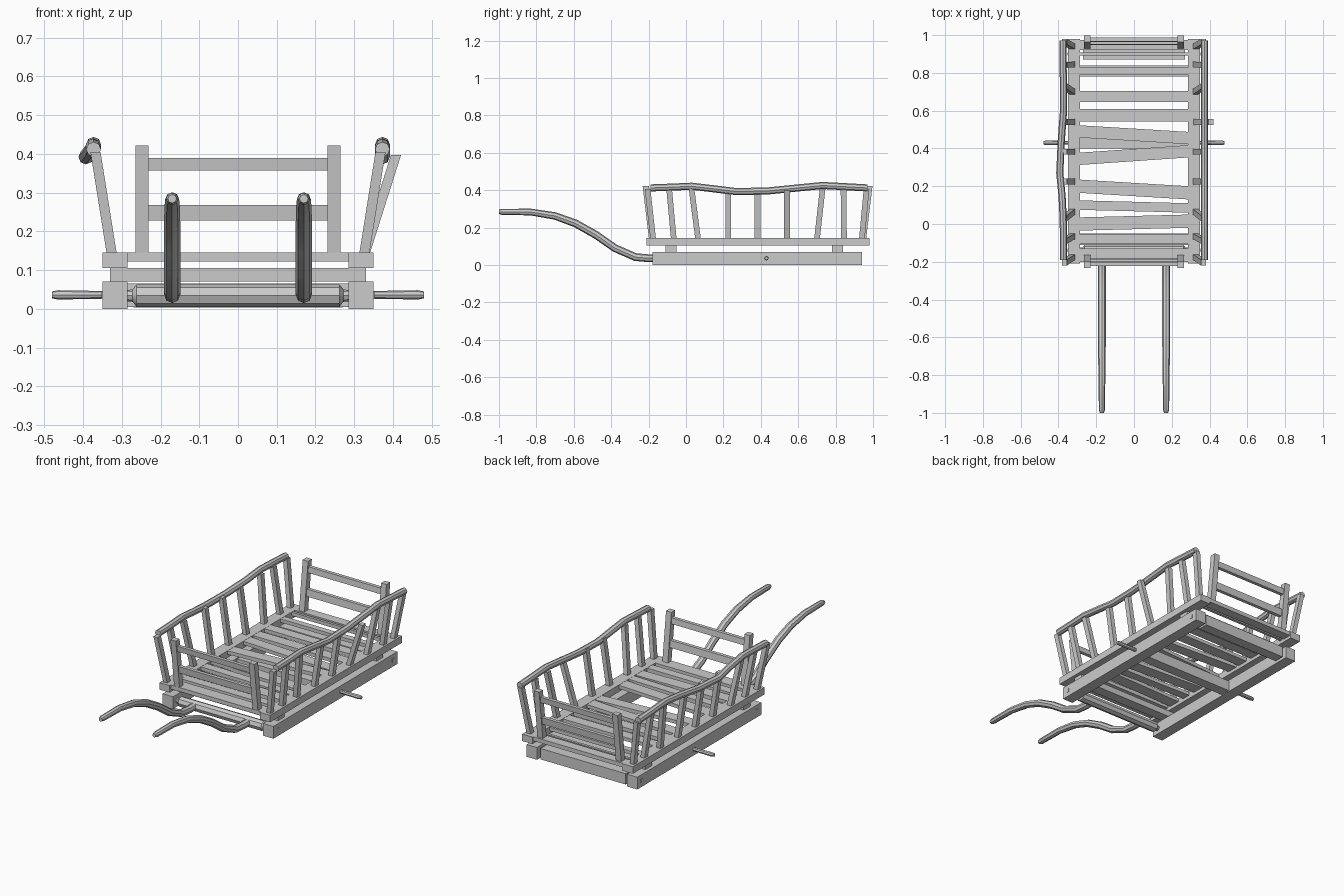
import bpy
import bmesh
from mathutils import Vector, Matrix

old = bpy.data.objects.get("Cube")
if old:
    bpy.data.objects.remove(old, do_unlink=True)

SIDES = (("left", 1), ("right", -1))


def mesh_object(name, bm):
    bmesh.ops.recalc_face_normals(bm, faces=bm.faces)
    mesh = bpy.data.meshes.new(name)
    bm.to_mesh(mesh)
    bm.free()
    obj = bpy.data.objects.new(name, mesh)
    bpy.context.collection.objects.link(obj)
    return obj


def box(name, x, y, z):
    """Box spanning three (low, high) ranges."""
    bm = bmesh.new()
    bmesh.ops.create_cube(bm, size=1)
    for v in bm.verts:
        v.co = Vector([(r[0] + r[1]) / 2 + c * (r[1] - r[0])
                       for c, r in zip(v.co, (x, y, z))])
    return mesh_object(name, bm)


def stake(name, base, top, wx, wy):
    """Leaning square stake with level ends."""
    bm = bmesh.new()
    bmesh.ops.create_cube(bm, size=1)
    for v in bm.verts:
        end = Vector(top if v.co.z > 0 else base)
        v.co = end + Vector((v.co.x * wx, v.co.y * wy, 0))
    return mesh_object(name, bm)


def pole(name, points, radii, resolution=2):
    """Round pole swept along a path, with a radius at each point."""
    curve = bpy.data.curves.new(name, "CURVE")
    curve.dimensions = "3D"
    curve.bevel_depth = 1
    curve.bevel_resolution = resolution
    curve.use_fill_caps = True
    spline = curve.splines.new("POLY")
    spline.points.add(len(points) - 1)
    for p, co, r in zip(spline.points, points, radii):
        p.co = (*co, 1)
        p.radius = r
    obj = bpy.data.objects.new(name, curve)
    bpy.context.collection.objects.link(obj)
    bpy.ops.object.select_all(action="DESELECT")
    obj.select_set(True)
    bpy.context.view_layer.objects.active = obj
    bpy.ops.object.convert(target="MESH")
    bpy.ops.object.shade_smooth_by_angle()
    return obj


# Long side beams, stacked in two layers, with tenon ends showing
for side, s in SIDES:
    x = sorted((s * 0.285, s * 0.35))
    box(f"lower_beam_{side}", x, (-0.18, 0.94), (0, 0.07))
    box(f"upper_beam_{side}", x, (-0.21, 0.98), (0.105, 0.145))
    for label, y in (("front", -0.14), ("back", 0.9)):
        box(f"tenon_{label}_{side}", sorted((s * 0.27, s * 0.352)),
            (y - 0.009, y + 0.009), (0.026, 0.046))

# Spacer beams between the layers
for label, y in (("front", -0.08), ("back", 0.81)):
    box(f"spacer_beam_{label}", (-0.33, 0.33), (y - 0.03, y + 0.03), (0.07, 0.105))

# Lower cross members and axle
box("back_cross_plank", (-0.27, 0.27), (0.87, 0.93), (0.003, 0.065))
box("axle_beam", (-0.285, 0.285), (0.4, 0.46), (0.005, 0.065))
pole("axle", [(x, 0.43, 0.036) for x in (-0.48, -0.465, -0.35, 0.35, 0.465, 0.48)],
     (0.009, 0.012, 0.01, 0.01, 0.012, 0.009))
pole("front_bar", [(x, -0.14, 0.034) for x in (-0.29, -0.272, -0.262, 0.262, 0.272, 0.29)],
     (0.014, 0.016, 0.029, 0.029, 0.016, 0.014))

# Deck end boards and uneven slats: left y, right y, width
box("deck_end_front", (-0.29, 0.29), (-0.2, -0.13), (0.122, 0.145))
box("deck_end_back", (-0.29, 0.29), (0.92, 0.975), (0.122, 0.145))
SLATS = ((0.9, 0.9, 0.015), (0.81, 0.81, 0.035), (0.675, 0.675, 0.06),
         (0.575, 0.575, 0.065), (0.49, 0.455, 0.065), (0.345, 0.385, 0.065),
         (0.2, 0.165, 0.07), (0.1, 0.085, 0.05), (0, 0.015, 0.07),
         (-0.08, -0.08, 0.05))
for i, (ya, yb, w) in enumerate(SLATS):
    bm = bmesh.new()
    bmesh.ops.create_cube(bm, size=1)
    for v in bm.verts:
        y = (ya if v.co.x < 0 else yb) + v.co.y * w
        v.co = Vector((v.co.x * 0.58, y, 0.134 + v.co.z * 0.02))
    mesh_object(f"deck_slat_{i + 1}", bm)

# Leaning end frames: two posts and two rails each
for label, base_y, top_y in (("front", -0.18, -0.215), ("back", 0.945, 0.98)):
    for side, s in SIDES:
        stake(f"{label}_post_{side}", (s * 0.248, base_y, 0.13),
              (s * 0.248, top_y, 0.422), 0.034, 0.034)
    for part, lo, hi in (("lower", 0.228, 0.268), ("upper", 0.357, 0.39)):
        y_lo, y_hi = [base_y + (top_y - base_y) * (z - 0.13) / 0.292 for z in (lo, hi)]
        bm = bmesh.new()
        bmesh.ops.create_cube(bm, size=1)
        for v in bm.verts:
            up = v.co.z > 0
            v.co = Vector((v.co.x * 0.47, (y_hi if up else y_lo) + v.co.y * 0.02,
                           hi if up else lo))
        mesh_object(f"{label}_{part}_rail", bm)

# Wavy top rails; the right one bows outward
RAIL = ((-0.19, 0.412, 0), (-0.08, 0.416, 0), (0.03, 0.421, 0.002),
        (0.15, 0.407, 0.008), (0.27, 0.392, 0.02), (0.44, 0.396, 0.012),
        (0.6, 0.412, 0), (0.73, 0.425, 0), (0.86, 0.418, 0.003), (0.97, 0.412, 0.003))
for side, s in SIDES:
    points = [(s * 0.373 - (bow if s < 0 else 0), y, z) for y, z, bow in RAIL]
    pole(f"top_rail_{side}", points, [0.019] * len(points))

# Side stakes: base y, top y; one on the left has sprung loose
STAKES = ((-0.175, -0.205), (-0.065, -0.09), (0.065, 0.03), (0.225, 0.225),
          (0.382, 0.382), (0.54, 0.54), (0.7, 0.73), (0.845, 0.842), (0.94, 0.965))
for side, s in SIDES:
    for i, (yb, yt) in enumerate(STAKES):
        loose = s > 0 and i == 5
        tx, tz = (0.408, 0.397) if loose else (0.368, 0.405)
        stake(f"side_stake_{side}_{i + 1}", (s * 0.325, yb, 0.135),
              (s * tx, yt, tz), 0.026, 0.03)

# Curved pulling handles
HANDLE = ((-0.14, 0.036), (-0.2, 0.036), (-0.27, 0.042), (-0.38, 0.09), (-0.48, 0.16),
          (-0.59, 0.222), (-0.7, 0.262), (-0.83, 0.283), (-0.985, 0.284), (-1, 0.284))
for side, s in SIDES:
    points = [(s * 0.17, y, z) for y, z in HANDLE]
    radii = [0.021] * 6 + [0.02, 0.018, 0.016, 0.011]
    pole(f"handle_{side}", points, radii)
